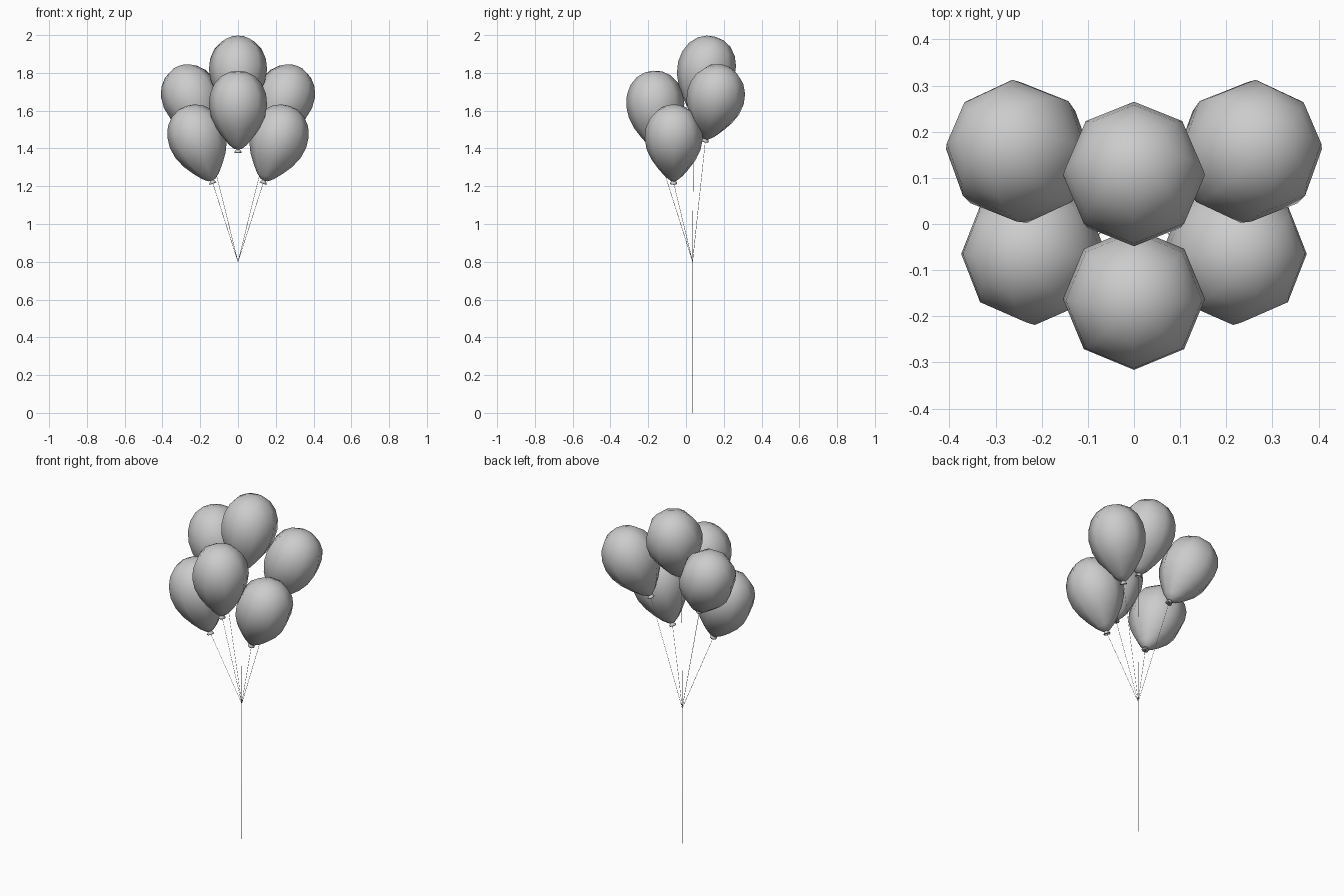
import bpy, bmesh, math
from mathutils import Vector

if "Cube" in bpy.data.objects:
    bpy.data.objects.remove(bpy.data.objects["Cube"])

Z = Vector((0, 0, 1))
grey = bpy.data.materials.new("light_grey")
grey.diffuse_color = (0.604, 0.604, 0.604, 1)
grey.use_nodes = True
grey.node_tree.nodes["Principled BSDF"].inputs["Base Color"].default_value = grey.diffuse_color
KNOT = Vector((0, 0.035, 0.8))      # where all strings meet


def finish(bm, name):
    bmesh.ops.recalc_face_normals(bm, faces=bm.faces)
    me = bpy.data.meshes.new(name)
    bm.to_mesh(me)
    bm.free()
    ob = bpy.data.objects.new(name, me)
    bpy.context.collection.objects.link(ob)
    me.materials.append(grey)
    for p in me.polygons:
        p.use_smooth = True
    return ob


def lathe(name, profile, base, axis, sides):
    """Revolve (radius, height) points about an axis starting at base."""
    rot = Z.rotation_difference(axis.normalized())
    bm = bmesh.new()
    rings = []
    for r, h in profile:
        n = sides if r > 0 else 1
        rings.append([bm.verts.new(base + rot @ Vector((
            r * math.cos(math.tau * i / sides), r * math.sin(math.tau * i / sides), h)))
            for i in range(n)])
    for a, b in zip(rings, rings[1:]):
        for i in range(sides):
            j = (i + 1) % sides
            q = [a[i % len(a)], a[j % len(a)], b[j % len(b)], b[i % len(b)]]
            bm.faces.new(list(dict.fromkeys(q)))
    return finish(bm, name)


def string(name, a, b):
    d = b - a
    lathe(name, [(0, 0), (0.001, 0), (0.001, d.length), (0, d.length)], a, d, 4)


# balloon skin and its small flared neck
SKIN = [(0, 0.01), (0.02, 0.012), (0.048, 0.035), (0.082, 0.076), (0.117, 0.126),
        (0.143, 0.183), (0.154, 0.245), (0.148, 0.305), (0.126, 0.358),
        (0.09, 0.398), (0.045, 0.421), (0, 0.427)]
NECK = [(0, 0.002), (0.019, -0.008), (0.019, -0.004), (0.007, 0.014), (0, 0.016)]

# name, neck position, middle of the widest part
balloons = [
    ("top_back", (0, 0.04, 1.58), (0, 0.109, 1.826)),
    ("front_middle", (0, -0.15, 1.385), (0, -0.163, 1.64)),
]
for side, s in (("left", -1), ("right", 1)):
    balloons.append((side + "_front", (s * 0.135, -0.066, 1.221), (s * 0.218, -0.065, 1.461)))
    balloons.append((side + "_back", (s * 0.16, 0.103, 1.445), (s * 0.252, 0.158, 1.678)))

for name, neck, mid in balloons:
    neck, axis = Vector(neck), Vector(mid) - Vector(neck)
    lathe(name + "_balloon", SKIN, neck, axis, 8)
    lathe(name + "_neck", NECK, neck, axis, 8)
    string(name + "_string", KNOT, neck)

# single gathered string down to the ground
string("main_string", Vector((0, 0.035, 0)), KNOT)
